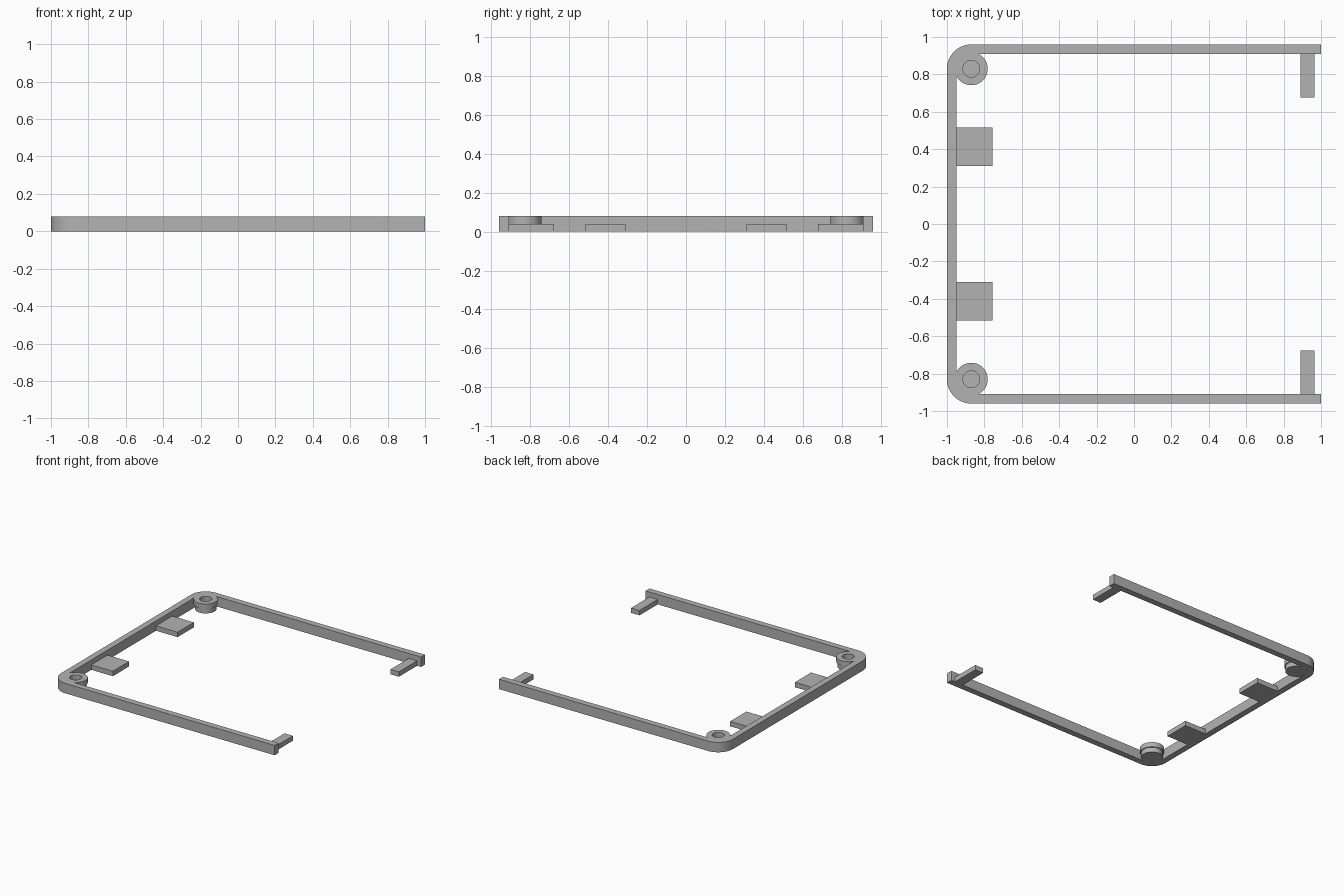
import bpy, bmesh, math

cube = bpy.data.objects.get("Cube")
if cube:
    bpy.data.objects.remove(cube, do_unlink=True)

grey = bpy.data.materials.new("plain grey")
grey.use_nodes = True
colour = (0.45, 0.45, 0.45, 1)
grey.diffuse_color = colour
grey.node_tree.nodes["Principled BSDF"].inputs["Base Color"].default_value = colour

HEIGHT, HALF = 0.08, 0.04      # rim height, tab thickness
SIDE, WALL, CORNER = 0.96, 0.05, 0.13
CX, CY = -1 + CORNER, SIDE - CORNER


def finish(bm, name, smooth=False):
    bmesh.ops.recalc_face_normals(bm, faces=bm.faces)
    mesh = bpy.data.meshes.new(name)
    bm.to_mesh(mesh)
    bm.free()
    obj = bpy.data.objects.new(name, mesh)
    bpy.context.collection.objects.link(obj)
    mesh.materials.append(grey)
    if smooth:
        bpy.ops.object.select_all(action='DESELECT')
        obj.select_set(True)
        bpy.context.view_layer.objects.active = obj
        bpy.ops.object.shade_smooth_by_angle(angle=math.radians(30))
    return obj


def box(name, x0, x1, y0, y1, z0, z1):
    bm = bmesh.new()
    bmesh.ops.create_cube(bm, size=1)
    for v in bm.verts:
        v.co = (x1 if v.co.x > 0 else x0, y1 if v.co.y > 0 else y0, z1 if v.co.z > 0 else z0)
    return finish(bm, name)


def u_path(inset, steps=16):
    """Open U outline with two rounded corners, moved inward by inset."""
    r = CORNER - inset
    half = [(1, SIDE - inset)]
    for i in range(steps + 1):
        a = math.pi / 2 * (1 + i / steps)
        half.append((CX + r * math.cos(a), CY + r * math.sin(a)))
    return half + [(x, -y) for x, y in reversed(half)]


# Three-sided rim: quad strip between outer and inner outline, extruded up
bm = bmesh.new()
rows = [[bm.verts.new((x, y, 0)) for x, y in u_path(inset)] for inset in (0, WALL)]
for i in range(len(rows[0]) - 1):
    bm.faces.new((rows[0][i], rows[0][i + 1], rows[1][i + 1], rows[1][i]))
top = bmesh.ops.extrude_face_region(bm, geom=bm.faces[:])
bmesh.ops.translate(bm, vec=(0, 0, HEIGHT), verts=[g for g in top["geom"] if isinstance(g, bmesh.types.BMVert)])
finish(bm, "rim", smooth=True)


def boss(name, x, y, segments=40):
    """Stepped corner boss with a blind hole, turned from a profile."""
    profile = [(0, 0), (0.08, 0), (0.08, HALF), (0.088, HALF), (0.088, HEIGHT),
               (0.045, HEIGHT), (0.045, HALF), (0, HALF)]
    bm = bmesh.new()
    verts = [bm.verts.new((x + r, y, z)) for r, z in profile]
    edges = [bm.edges.new(pair) for pair in zip(verts, verts[1:])]
    bmesh.ops.spin(bm, geom=verts + edges, cent=(x, y, 0), axis=(0, 0, 1),
                   angle=math.tau, steps=segments, use_duplicate=False)
    bmesh.ops.remove_doubles(bm, verts=bm.verts, dist=0.0005)
    finish(bm, name, smooth=True)


# Bosses and tabs, repeated on the front and back halves
for label, s in (("front", -1), ("back", 1)):
    boss(label + "_corner_boss", CX, s * CY)
    box(label + "_wide_tab", -1 + WALL, -0.757, *sorted((s * 0.31, s * 0.517)), 0, HALF)
    box(label + "_end_tab", 0.89, 0.965, *sorted((s * 0.677, s * (SIDE - WALL))), 0, HALF)
